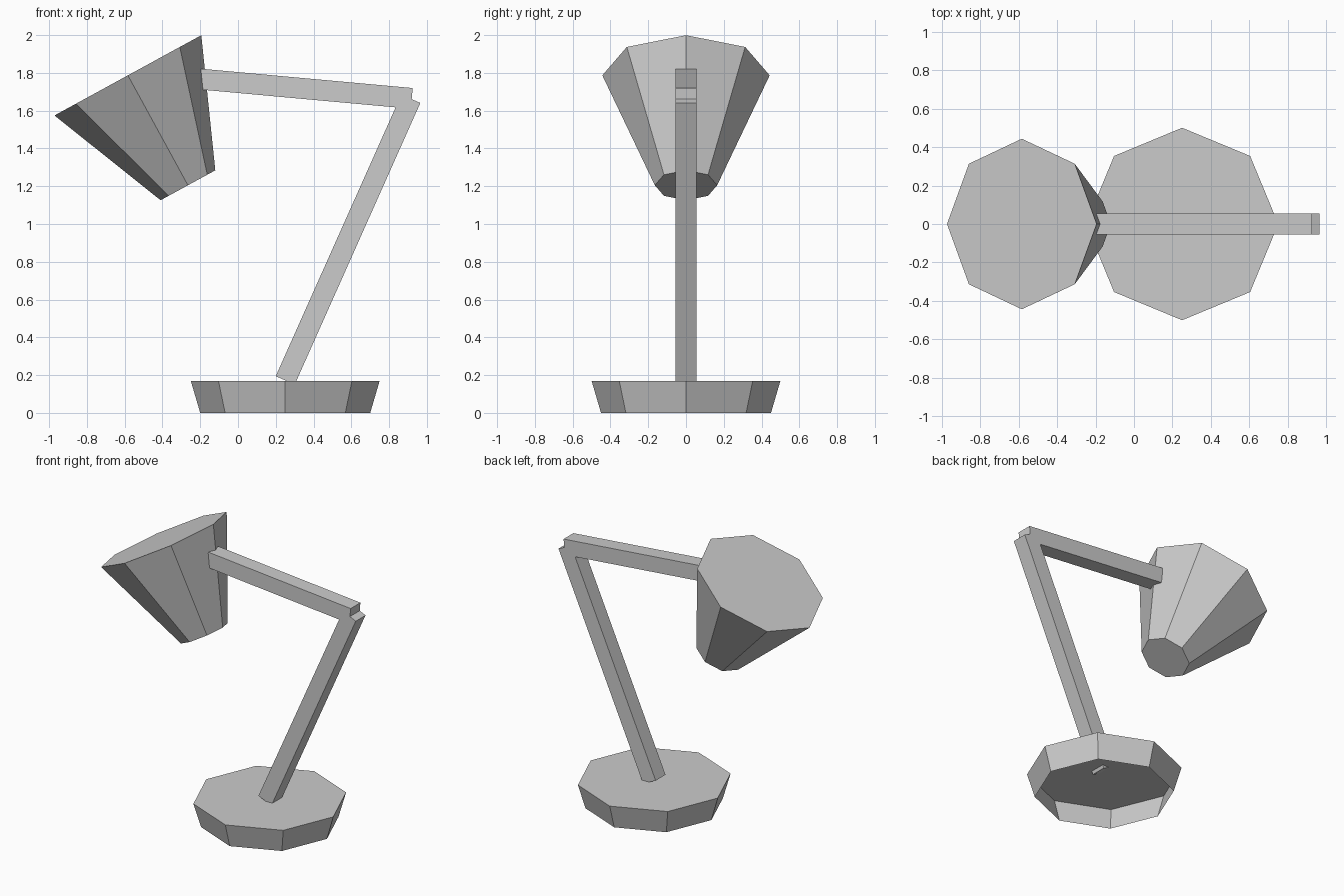
import bpy, bmesh, math
from mathutils import Vector, Matrix

if "Cube" in bpy.data.objects:
    bpy.data.objects.remove(bpy.data.objects["Cube"])


def finish(name, bm):
    mesh = bpy.data.meshes.new(name)
    bm.to_mesh(mesh)
    bm.free()
    obj = bpy.data.objects.new(name, mesh)
    bpy.context.collection.objects.link(obj)
    return obj


def frame(a, b):
    # Local z runs from a to b in the xz plane, origin halfway
    d = b - a
    return Matrix.Translation((a + b) / 2) @ Matrix.Rotation(math.atan2(d.x, d.z), 4, 'Y')


def frustum(name, a, b, r1, r2, open_bottom=False):
    a, b = Vector(a), Vector(b)
    bm = bmesh.new()
    bmesh.ops.create_cone(bm, cap_ends=True, segments=8, radius1=r1, radius2=r2,
                          depth=(b - a).length)
    if open_bottom:
        bm.normal_update()
        caps = [f for f in bm.faces if f.normal.z < -0.9]
        bmesh.ops.delete(bm, geom=caps, context='FACES_ONLY')
    bm.transform(frame(a, b))
    return finish(name, bm)


def bar(name, a, b, width=0.11):
    a, b = Vector(a), Vector(b)
    bm = bmesh.new()
    bmesh.ops.create_cube(bm, size=1)
    bmesh.ops.scale(bm, vec=(width, width, (b - a).length), verts=bm.verts)
    bm.transform(frame(a, b))
    return finish(name, bm)


# Flared foot, hollow underneath
frustum("base", (0.25, 0, 0), (0.25, 0, 0.17), 0.45, 0.50, open_bottom=True)

# Two square arms
bar("lower_arm", (0.25, 0, 0.172), (0.915, 0, 1.663))
bar("upper_arm", (-0.20, 0, 1.767), (0.92, 0, 1.665))

# Tilted shade, closed at both ends
frustum("lamp_shade", (-0.265, 0, 1.205), (-0.583, 0, 1.787), 0.165, 0.443)
